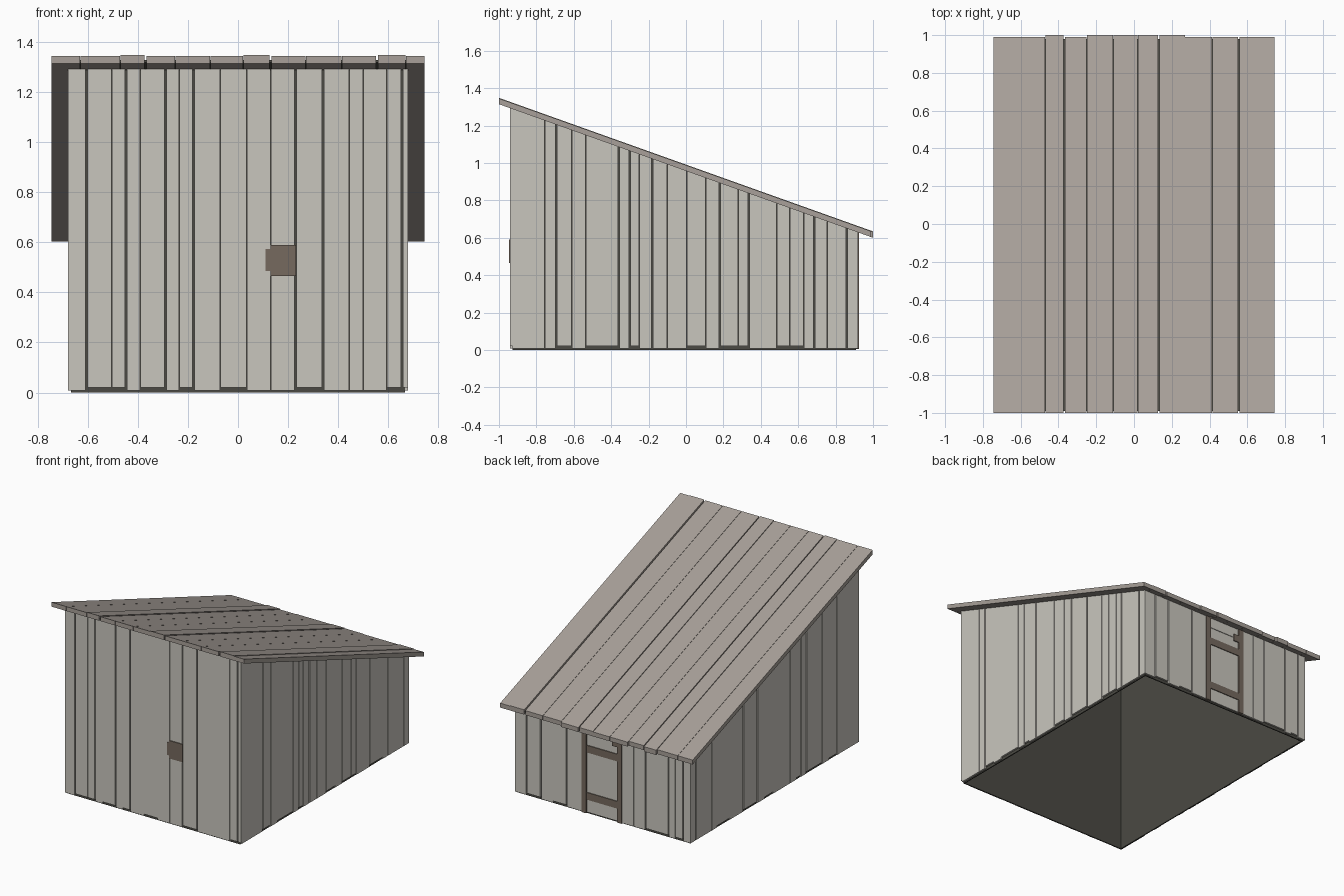
import bpy
import bmesh

if "Cube" in bpy.data.objects:
    bpy.data.objects.remove(bpy.data.objects["Cube"], do_unlink=True)


def material(name, rgb):
    mat = bpy.data.materials.new(name)
    mat.use_nodes = True
    mat.diffuse_color = (*rgb, 1)
    bsdf = mat.node_tree.nodes["Principled BSDF"]
    bsdf.inputs["Base Color"].default_value = (*rgb, 1)
    bsdf.inputs["Roughness"].default_value = 0.9
    return mat


PALE = material("pale weathered wood", (0.584, 0.565, 0.515))
ROOF = material("grey brown roof wood", (0.392, 0.352, 0.319))
BROWN = material("brown timber", (0.181, 0.144, 0.114))
DARK = material("dark lining", (0.069, 0.067, 0.056))

# Main dimensions
SIDE, FRONT, BACK = 0.68, -0.94, 0.92
THICK, LINING = 0.012, 0.008
EAVE_X = 0.745


def under_roof(y):
    return 0.957 - 0.357 * y


def column(bm, x0, x1, y0, y1, bottom, top):
    """Upright prism whose bottom and top are heights or functions of y."""
    def height(h, y):
        return h(y) if callable(h) else h
    foot = [(x0, y0), (x1, y0), (x1, y1), (x0, y1)]
    low = [bm.verts.new((x, y, height(bottom, y))) for x, y in foot]
    high = [bm.verts.new((x, y, height(top, y))) for x, y in foot]
    bm.faces.new(low[::-1])
    bm.faces.new(high)
    for i in range(4):
        j = (i + 1) % 4
        bm.faces.new((low[i], low[j], high[j], high[i]))


def build(name, mat, columns):
    bm = bmesh.new()
    for c in columns:
        column(bm, *c)
    mesh = bpy.data.meshes.new(name)
    bm.to_mesh(mesh)
    bm.free()
    mesh.materials.append(mat)
    obj = bpy.data.objects.new(name, mesh)
    bpy.context.collection.objects.link(obj)
    return obj


def boards(edges, wide, lifted):
    """Yield start, end and foot height of each board between the edges."""
    def gap(i):
        return 0.004 if i in wide else 0.001
    for i in range(len(edges) - 1):
        start = edges[i] + (gap(i) if i else 0)
        end = edges[i + 1] - (gap(i + 1) if i + 2 < len(edges) else 0)
        yield start, end, 0.02 if i in lifted else 0.008


# Front wall boards
front_edges = [-SIDE, -.605, -.505, -.447, -.39, -.29, -.235, -.178, -.07,
               .035, .13, .23, .34, .445, .5, .595, .655, SIDE]
build("front_wall_boards", PALE, [
    (a, b, FRONT, FRONT + THICK, foot, under_roof)
    for a, b, foot in boards(front_edges, {1, 3, 5, 7, 11, 12, 16},
                             {1, 2, 4, 6, 8, 11, 15, 16})])

# Side wall boards, the same on both sides
side_edges = [FRONT + THICK, -.755, -.695, -.61, -.535, -.36, -.3, -.25, -.18,
              -.1, .005, .105, .18, .28, .335, .42, .485, .555, .63, .685,
              .755, .86, BACK]
for name, x in (("left", SIDE - THICK), ("right", -SIDE)):
    build(name + "_wall_boards", PALE, [
        (x, x + THICK, a, b, foot, under_roof)
        for a, b, foot in boards(side_edges, {2, 5, 6, 8, 12, 14, 19, 21},
                                 {2, 4, 6, 10, 12, 13, 16, 17})])

# Back wall boards on either side of the doorway
DOOR_R, DOOR_L = -0.15, 0.16
inner = SIDE - THICK
back_edges = ([-inner, -.62, -.56, -.51, -.33, -.24, DOOR_R],
              [DOOR_L, .28, .385, .48, .59, inner])
build("back_wall_boards", PALE, [
    (a, b, BACK - THICK, BACK, foot, under_roof)
    for edges in back_edges
    for a, b, foot in boards(edges, {1, 3, 4}, {1, 3})])

# Dark lining behind the boards, open at the bottom
inside_y = (FRONT + THICK, BACK - THICK)
build("wall_lining", DARK, [
    (-inner, inner, inside_y[0], inside_y[0] + LINING, 0, under_roof),
    (-inner, inner, inside_y[1] - LINING, inside_y[1], 0, under_roof),
    (-inner, -inner + LINING, *inside_y, 0, under_roof),
    (inner - LINING, inner, *inside_y, 0, under_roof)])

# Door with its frame, rails and latch
POST = 0.035
build("door_panel", PALE, [
    (DOOR_R, DOOR_L, BACK - THICK, BACK - 0.004, 0.01, 0.555),
    (DOOR_R, DOOR_L, BACK - THICK, BACK - 0.006, 0.56, under_roof)])
build("door_posts", BROWN, [
    (x, x + POST, BACK - THICK, BACK + 0.006, 0.005, under_roof)
    for x in (DOOR_R, DOOR_L - POST)])
build("door_rails", BROWN, [
    (DOOR_R + POST, DOOR_L - POST, BACK - THICK, BACK + 0.002, z, z + 0.05)
    for z in (0.1, 0.43)])
build("door_latch", BROWN, [
    (DOOR_R + POST, DOOR_R + POST + 0.04, BACK - THICK, BACK + 0.004, .53, .58)])

# Small hatch on the front wall with a side tab
build("front_hatch", BROWN, [
    (.13, .232, FRONT - 0.006, FRONT, .465, .59),
    (.11, .13, FRONT - 0.004, FRONT, .485, .573)])

# Sloping roof boards with uneven ends
roof_edges = [-EAVE_X, -.63, -.47, -.37, -.25, -.11, .02, .13, .27, .415, .555,
              .67, EAVE_X]
raised = {2, 6, 10}
roof = []
for i, (a, b, _) in enumerate(boards(roof_edges, {3, 7, 10}, ())):
    depth = 0.034 if i in raised else 0.031
    end = 1.0 if i in {2, 4, 5, 6, 7} else 0.99
    roof.append((a, b, -1.0, end, under_roof,
                 lambda y, d=depth: under_roof(y) + d))
build("roof_boards", ROOF, roof)

# Dark lining inside the roof thickness, seen through the gaps
build("roof_lining", DARK, [
    (-EAVE_X + 0.01, EAVE_X - 0.01, -0.99, 0.98,
     lambda y: under_roof(y) + 0.008, lambda y: under_roof(y) + 0.018)])
